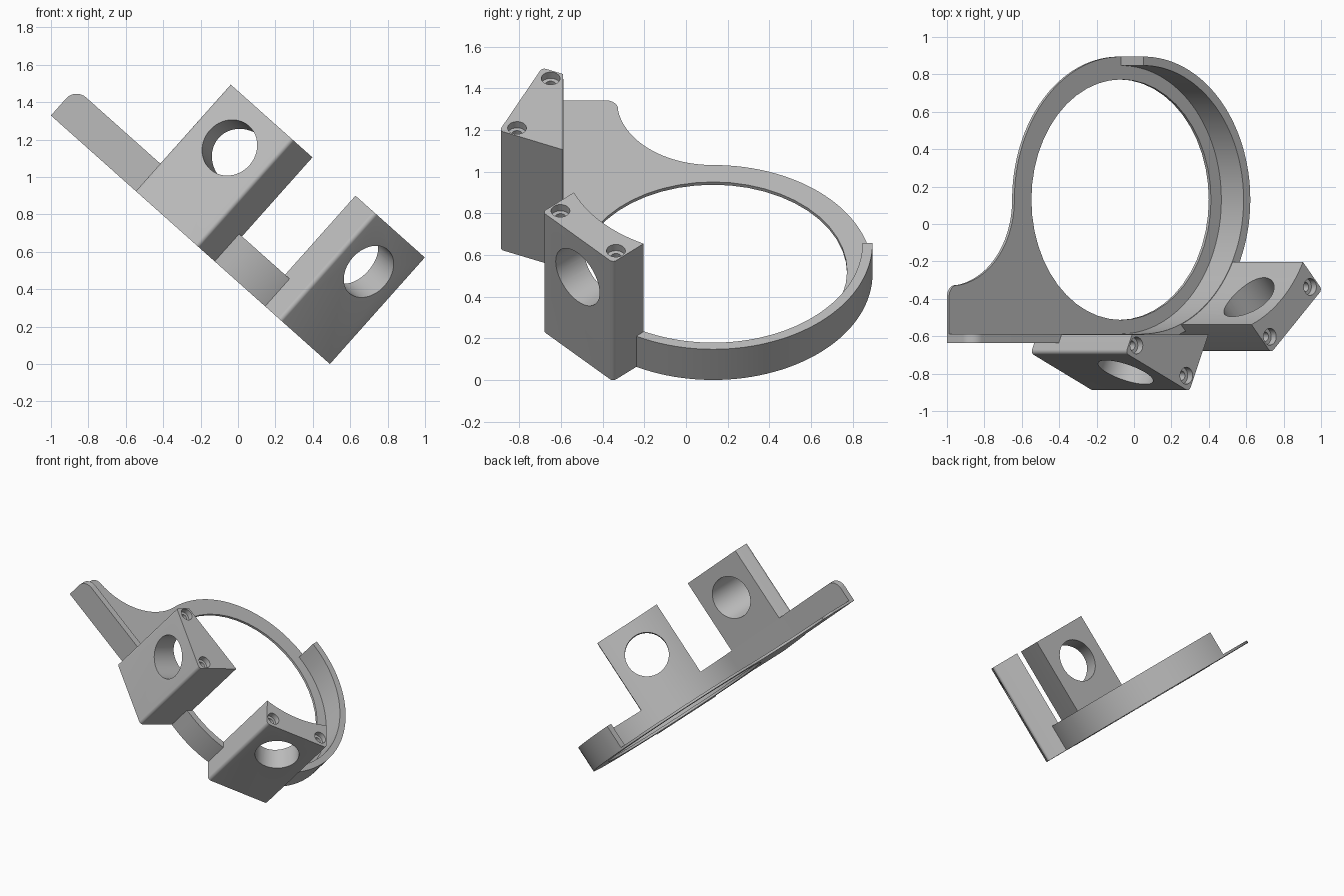
import bpy, bmesh
from math import sin, cos, pi, radians, sqrt
from mathutils import Matrix

if "Cube" in bpy.data.objects:
    bpy.data.objects.remove(bpy.data.objects["Cube"])

# Ring plane frame: x along the arm, y depth, z normal to the plate
CU, CV = -0.399, 0.13
R_OUT, R_WALL, R_HOLE = 0.765, 0.717, 0.643
LEFT, FRONT = -1.631, CV - R_OUT
PLATE_T, WALL_H, BLOCK_H = 0.018, 0.197, 0.763
TILT = Matrix.Rotation(radians(41.7), 4, 'Y') @ Matrix.Translation((0, 0, 0.327))

grey = bpy.data.materials.new("light_grey")
grey.use_nodes = True
grey.diffuse_color = (0.5, 0.5, 0.5, 1)
grey.node_tree.nodes["Principled BSDF"].inputs["Base Color"].default_value = (0.5, 0.5, 0.5, 1)


def arc(cx, cy, r, a0, a1, n=48):
    """Points on an arc, angles in degrees."""
    angles = [radians(a0 + (a1 - a0) * i / n) for i in range(n + 1)]
    return [(cx + r * cos(a), cy + r * sin(a)) for a in angles]


def prism(name, pts, z0, z1, bevel_rule=None, radius=0.03):
    """Extrude a flat outline and round the edges picked by a rule."""
    bm = bmesh.new()
    face = bm.faces.new([bm.verts.new((x, y, z0)) for x, y in pts])
    top = bmesh.ops.extrude_face_region(bm, geom=[face])["geom"]
    for v in top:
        if isinstance(v, bmesh.types.BMVert):
            v.co.z = z1
    bmesh.ops.recalc_face_normals(bm, faces=bm.faces)
    if bevel_rule:
        edges = [e for e in bm.edges if bevel_rule(e.verts[0].co, e.verts[1].co)]
        bmesh.ops.bevel(bm, geom=edges, offset=radius, segments=8,
                        affect='EDGES', profile=0.5)
    me = bpy.data.meshes.new(name)
    bm.to_mesh(me)
    bm.free()
    ob = bpy.data.objects.new(name, me)
    bpy.context.collection.objects.link(ob)
    return ob


def cylinder(r, z0, z1, matrix):
    ob = prism("cutter", arc(0, 0, r, 0, 352.5, 47), z0, z1)
    ob.data.transform(matrix)
    return ob


def cut(ob, cutter):
    mod = ob.modifiers.new("cut", 'BOOLEAN')
    mod.operation, mod.solver, mod.object = 'DIFFERENCE', 'EXACT', cutter
    cutter.hide_render = True
    bpy.context.view_layer.objects.active = ob
    bpy.ops.object.modifier_apply(modifier=mod.name)
    bpy.data.objects.remove(cutter)


def finish(ob):
    ob.data.materials.clear()
    ob.data.materials.append(grey)
    ob.data.transform(TILT)
    bpy.ops.object.select_all(action='DESELECT')
    ob.select_set(True)
    bpy.context.view_layer.objects.active = ob
    bpy.ops.object.shade_smooth_by_angle(angle=radians(30))


# Thin base plate: ring, concave sweep into the arm, rounded arm corner
sweep_u, sweep_r, corner = -1.625, CV and 0.461, 0.06
start = 8
sweep = arc(sweep_u, CV, sweep_r, 0, -90 + start, 32)
outline = [(LEFT, FRONT)] + arc(CU, CV, R_OUT, -90, 180, 96) + sweep[1:]
end_u, end_v = sweep[-1]
outline += arc(LEFT + corner, end_v - corner, corner, 80, 180, 10)
plate = prism("base_plate", outline, 0, PLATE_T)
cut(plate, cylinder(R_HOLE, -0.1, 0.1, Matrix.Translation((CU, CV, 0))))
finish(plate)

# Raised rim: straight along the arm, then half way round the ring
rim = prism("rim_wall",
            [(LEFT, FRONT)] + arc(CU, CV, R_OUT, -90, 90, 64)
            + arc(CU, CV, R_WALL, 90, -90, 64) + [(LEFT, CV - R_WALL)],
            0, WALL_H,
            lambda a, b: max(a.x, b.x) < LEFT + 0.01 and min(a.z, b.z) > 0.1, 0.075)
finish(rim)


# Clamp blocks: rotated boxes trimmed to the inside of the rim
def clamp_block(name, x, y, angle):
    half, depth = 0.249, 0.4
    place = Matrix.Translation((x, y, 0)) @ Matrix.Rotation(radians(angle), 4, 'Z')
    ob = prism(name, [(-half, 0), (half, 0), (half, depth), (-half, depth)], 0, BLOCK_H,
               lambda a, b: abs(a.z - b.z) > 0.1 and a.y < 0.1, 0.022)
    ob.data.transform(place)
    inside = arc(CU, CV, R_WALL + 0.003, -90, 90, 64) + [(-2, CV + R_WALL), (-2, CV - R_WALL - 0.003)]
    cut(ob, prism("cutter", inside, -0.1, 1))
    # cross bore through the front face
    bore = place @ Matrix.Translation((0, 0, 0.507)) @ Matrix.Rotation(-pi / 2, 4, 'X')
    cut(ob, cylinder(0.155, -0.2, 0.6, bore))
    # counterbored screw holes in the top
    for side in (-1, 1):
        spot = place @ Matrix.Translation((side * 0.196, 0.069, BLOCK_H))
        cut(ob, cylinder(0.045, -0.04, 0.1, spot))
        cut(ob, cylinder(0.025, -0.4, 0.05, spot))
    finish(ob)


clamp_block("front_clamp_block", -0.803, -0.793, -24.3)
clamp_block("side_clamp_block", 0.193, -0.52, 42.8)
